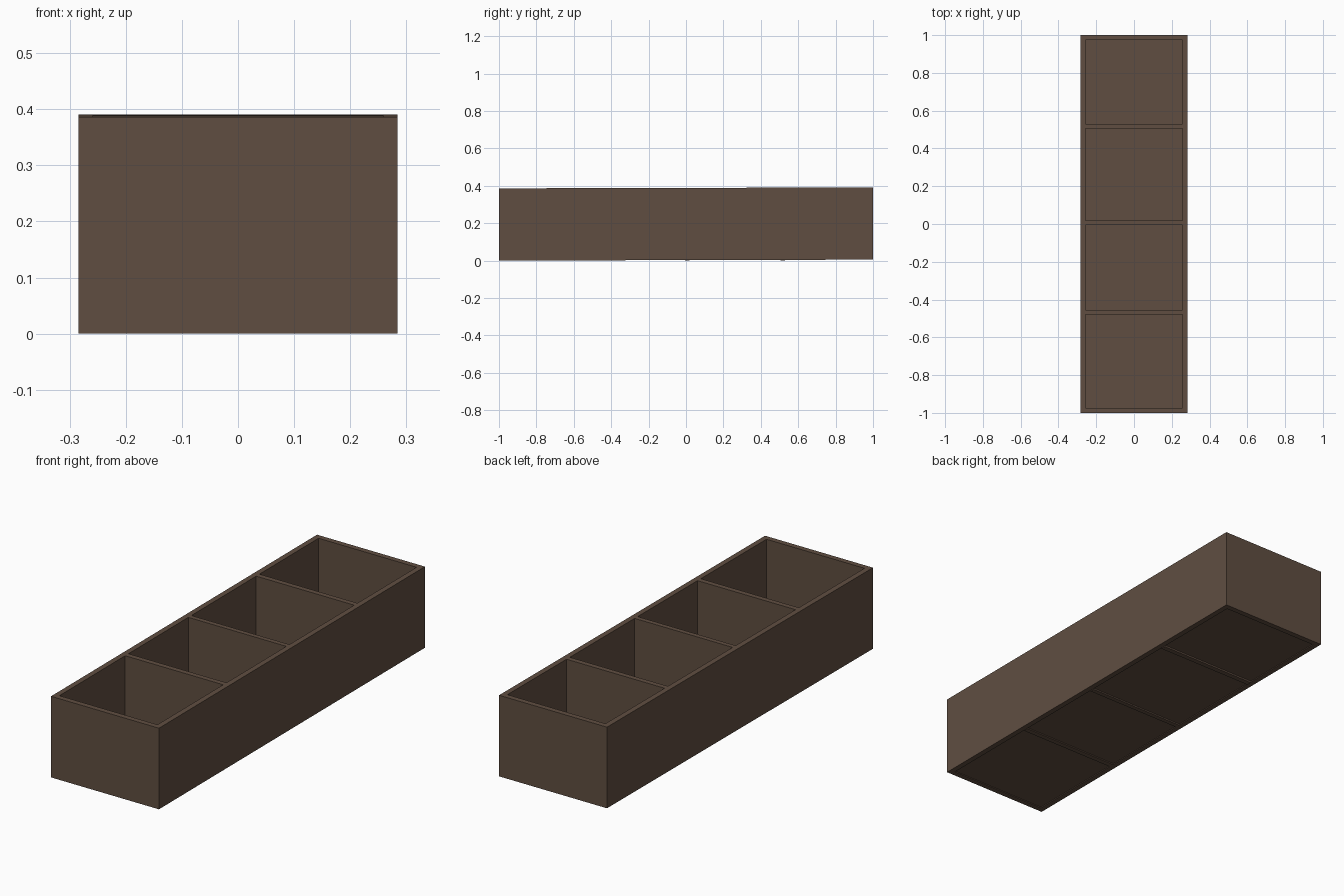
import bpy

if "Cube" in bpy.data.objects:
    bpy.data.objects.remove(bpy.data.objects["Cube"])

brown = bpy.data.materials.new("dark brown wood")
brown.diffuse_color = (0.117, 0.076, 0.053, 1)
brown.use_nodes = True
brown.node_tree.nodes["Principled BSDF"].inputs["Base Color"].default_value = brown.diffuse_color

W, L, T = 0.284, 1.0, 0.026       # half width, half length, wall thickness


def tilt(y):
    # the tray rises very slightly toward the back
    return 0.0025 * (y + 1)


def board(name, x0, x1, y0, y1, z0, z1):
    verts = [(x, y, z + tilt(y)) for z in (z0, z1)
             for x, y in ((x0, y0), (x1, y0), (x1, y1), (x0, y1))]
    faces = [(3, 2, 1, 0), (4, 5, 6, 7), (0, 1, 5, 4),
             (1, 2, 6, 5), (2, 3, 7, 6), (3, 0, 4, 7)]
    mesh = bpy.data.meshes.new(name)
    mesh.from_pydata(verts, [], faces)
    mesh.materials.append(brown)
    obj = bpy.data.objects.new(name, mesh)
    bpy.context.collection.objects.link(obj)


# long side walls
board("left_wall", -W, -W + T, -L, L, 0, 0.386)
board("right_wall", W - T, W, -L, L, 0, 0.386)

# end walls between the sides
board("front_wall", -W + T, W - T, -L, -L + T, 0, 0.386)
board("back_wall", -W + T, W - T, L - T, L, 0, 0.386)

# cross dividers, reaching a little below the floor
for i, (y0, y1) in enumerate(((-0.48, -0.455), (-0.005, 0.018), (0.505, 0.53))):
    board(f"divider_{i + 1}", -W + T, W - T, y0, y1, -tilt(y0), 0.386)

# floor panels, slightly recessed from below
edges = (-L + T, -0.48, -0.455, -0.005, 0.018, 0.505, 0.53, L - T)
for i in range(4):
    board(f"floor_{i + 1}", -W + T, W - T, edges[2 * i], edges[2 * i + 1], 0.004, 0.022)
